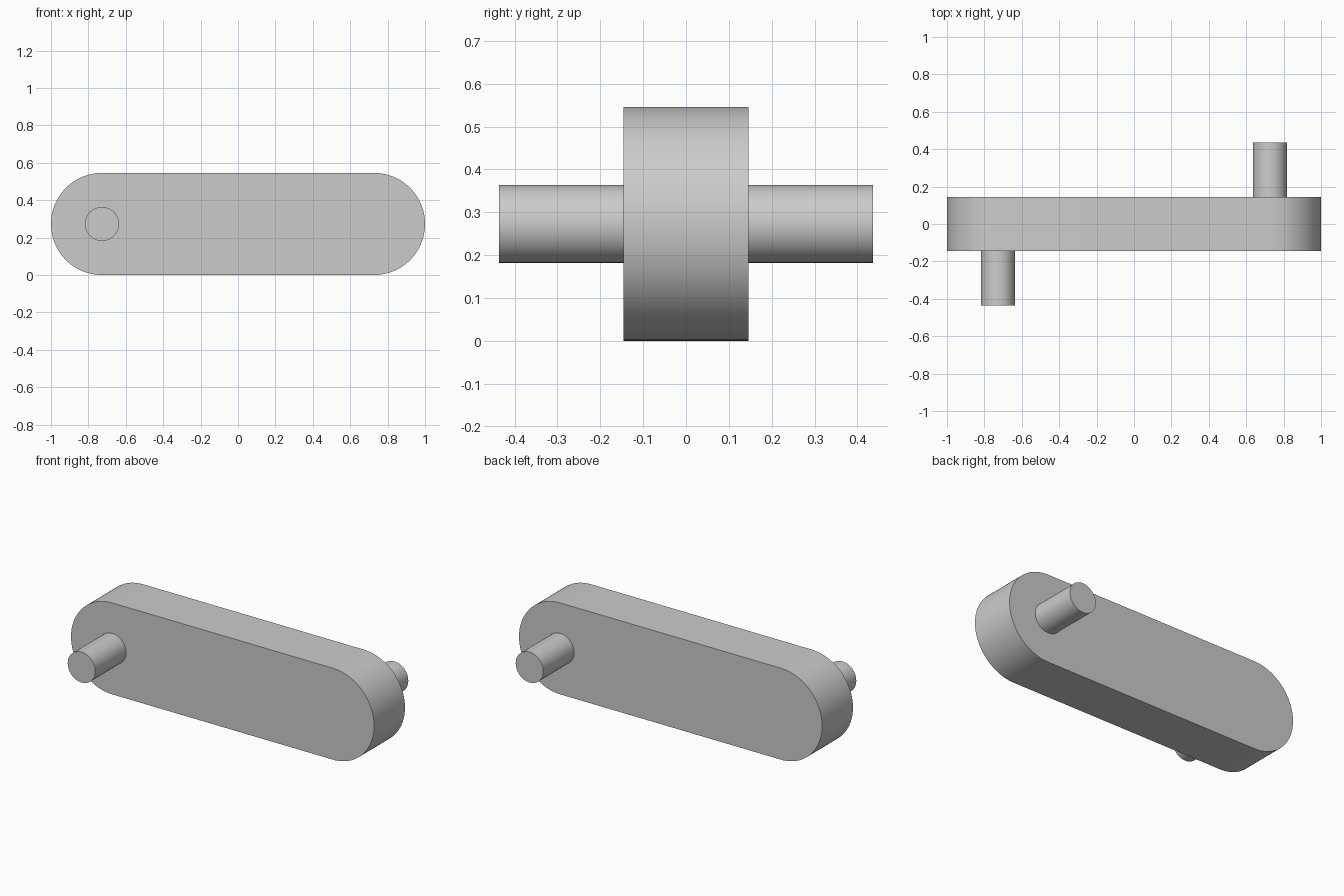
import bpy, bmesh
from math import pi, sin, cos, radians

cube = bpy.data.objects.get("Cube")
if cube:
    bpy.data.objects.remove(cube, do_unlink=True)

UNIT = 1 / 11                # pin radius
END_R = 3 * UNIT             # rounded end radius
PIN_X = 1 - END_R            # pin and end-arc centres
HALF_T = 1.6 * UNIT          # half thickness of the arm
PIN_L = 3.2 * UNIT           # visible pin length
STEPS = 48

grey = bpy.data.materials.new("light_grey")
grey.use_nodes = True
colour = (0.6, 0.6, 0.6, 1)
grey.diffuse_color = colour
grey.node_tree.nodes["Principled BSDF"].inputs["Base Color"].default_value = colour


def extrude_profile(name, points, y0, y1):
    """Solid made by extruding an x-z outline from y0 to y1."""
    bm = bmesh.new()
    face = bm.faces.new([bm.verts.new((x, y0, z)) for x, z in points])
    ext = bmesh.ops.extrude_face_region(bm, geom=[face])["geom"]
    moved = [v for v in ext if isinstance(v, bmesh.types.BMVert)]
    bmesh.ops.translate(bm, verts=moved, vec=(0, y1 - y0, 0))
    bmesh.ops.recalc_face_normals(bm, faces=bm.faces)
    mesh = bpy.data.meshes.new(name)
    bm.to_mesh(mesh)
    bm.free()
    mesh.materials.append(grey)
    obj = bpy.data.objects.new(name, mesh)
    bpy.context.collection.objects.link(obj)
    bpy.ops.object.select_all(action="DESELECT")
    obj.select_set(True)
    bpy.context.view_layer.objects.active = obj
    bpy.ops.object.shade_smooth_by_angle(angle=radians(30))


def arc(cx, radius, start, sweep, count):
    return [(cx + radius * cos(start + sweep * i / STEPS),
             END_R + radius * sin(start + sweep * i / STEPS)) for i in range(count)]


# Arm with two half-round ends
outline = arc(PIN_X, END_R, -pi / 2, pi, STEPS + 1) + arc(-PIN_X, END_R, pi / 2, pi, STEPS + 1)
extrude_profile("crank_arm", outline, -HALF_T, HALF_T)

# Pins on opposite faces at opposite ends
for name, side in (("front_pin", -1), ("back_pin", 1)):
    circle = arc(side * PIN_X, UNIT, 0, 2 * pi, STEPS)
    extrude_profile(name, circle, side * HALF_T, side * (HALF_T + PIN_L))
